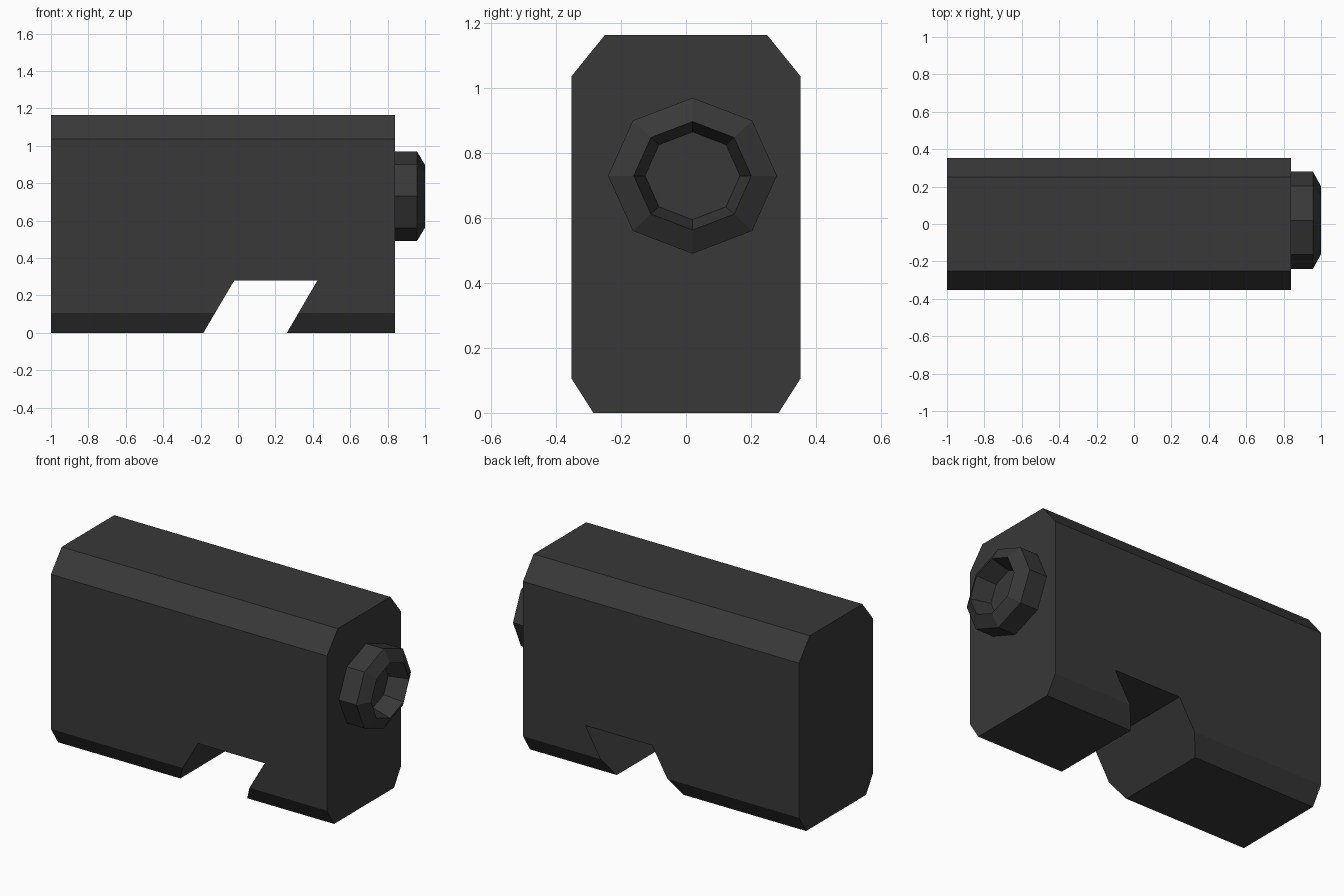
import bpy, bmesh, math

if "Cube" in bpy.data.objects:
    bpy.data.objects.remove(bpy.data.objects["Cube"], do_unlink=True)

# One dark grey material for the whole model
grey = bpy.data.materials.new("dark_grey")
grey.use_nodes = True
colour = (0.04, 0.04, 0.04, 1)
grey.diffuse_color = colour
grey.node_tree.nodes["Principled BSDF"].inputs["Base Color"].default_value = colour


def loft(name, rings):
    """Join matching rings of points with quads and cap both ends."""
    bm = bmesh.new()
    loops = [[bm.verts.new(p) for p in ring] for ring in rings]
    for a, b in zip(loops, loops[1:]):
        for i in range(len(a)):
            j = (i + 1) % len(a)
            bm.faces.new((a[i], a[j], b[j], b[i]))
    bm.faces.new(loops[0])
    bm.faces.new(loops[-1])
    bmesh.ops.recalc_face_normals(bm, faces=bm.faces)
    mesh = bpy.data.meshes.new(name)
    bm.to_mesh(mesh)
    bm.free()
    mesh.materials.append(grey)
    obj = bpy.data.objects.new(name, mesh)
    bpy.context.collection.objects.link(obj)
    return obj


# Body: chamfered block swept along x
half = [(0.285, 0), (0.352, 0.105), (0.352, 1.037), (0.25, 1.163)]
section = half + [(-y, z) for y, z in reversed(half)]
body = loft("body", [[(x, y, z) for y, z in section] for x in (-1, 0.84)])

# Slanted notch through the underside, its sides carried below the base
slope = 0.165 / 0.28
notch = [(-0.185 - slope * 0.1, -0.1), (-0.02, 0.28),
         (0.425, 0.28), (0.262 - slope * 0.1, -0.1)]
cutter = loft("notch_cutter", [[(x, y, z) for x, z in notch] for y in (-0.5, 0.5)])
cutter.hide_render = True
cut = body.modifiers.new("notch", 'BOOLEAN')
cut.operation = 'DIFFERENCE'
cut.solver = 'EXACT'
cut.object = cutter
bpy.context.view_layer.objects.active = body
bpy.ops.object.modifier_apply(modifier=cut.name)
bpy.data.objects.remove(cutter, do_unlink=True)


# End socket: bevelled octagon with a tapered recess
def octagon(x, ry, rz):
    angles = [math.tau * i / 8 for i in range(8)]
    return [(x, 0.02 + ry * math.cos(a), 0.73 + rz * math.sin(a)) for a in angles]


loft("end_socket", [
    octagon(0.83, 0.26, 0.24),
    octagon(0.957, 0.26, 0.24),
    octagon(1.0, 0.181, 0.167),
    octagon(0.885, 0.146, 0.135),
])
